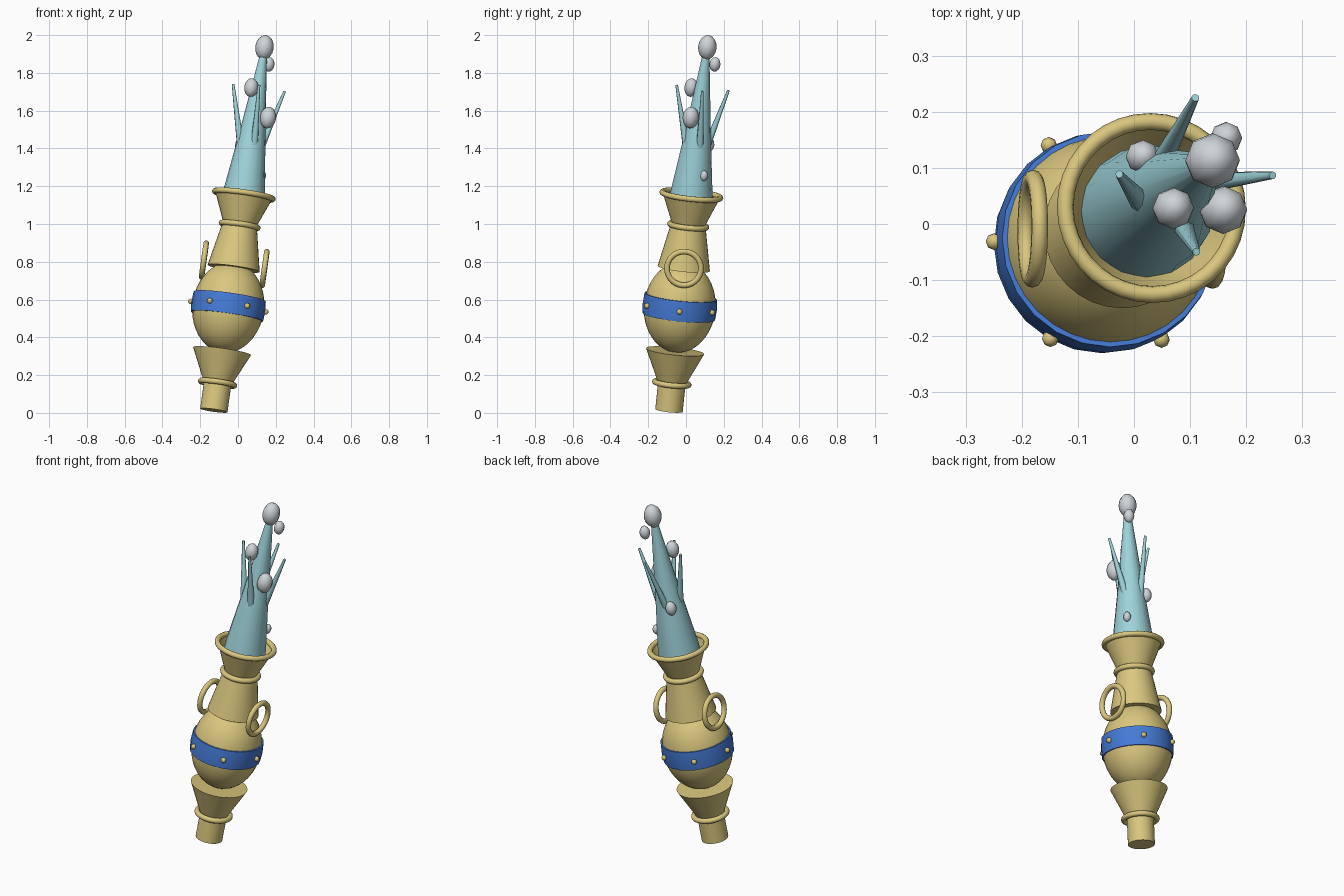
import bpy, bmesh
from math import cos, sin, pi, radians, tau
from mathutils import Matrix, Vector

if "Cube" in bpy.data.objects:
    bpy.data.objects.remove(bpy.data.objects["Cube"], do_unlink=True)


def material(name, rgb):
    m = bpy.data.materials.new(name)
    m.use_nodes = True
    m.diffuse_color = (*rgb, 1)
    m.node_tree.nodes["Principled BSDF"].inputs["Base Color"].default_value = (*rgb, 1)
    return m


GOLD = material("pale gold", (0.70, 0.57, 0.21))
BLUE = material("royal blue", (0.06, 0.20, 0.68))
CYAN = material("pale cyan", (0.34, 0.65, 0.70))
GREY = material("pearl grey", (0.62, 0.66, 0.69))

# The whole piece leans along one axis
AXIS = Vector((0.1395, 0.104, 1))
FOOT = Vector((-0.128, -0.09, 0.013))
LEAN = Matrix.Translation(FOOT) @ Vector((0, 0, 1)).rotation_difference(AXIS).to_matrix().to_4x4()


def along(z):
    """Distance along the leaning axis at a given height."""
    return (z - FOOT.z) * AXIS.length


def finish(name, bm, mat, world=LEAN, angle=35):
    bmesh.ops.recalc_face_normals(bm, faces=bm.faces)
    me = bpy.data.meshes.new(name)
    bm.to_mesh(me)
    bm.free()
    me.materials.append(mat)
    me.shade_smooth()
    me.set_sharp_from_angle(angle=radians(angle))
    ob = bpy.data.objects.new(name, me)
    bpy.context.collection.objects.link(ob)
    ob.matrix_world = world
    return ob


def lathe(name, profile, mat, sides=32, closed=False):
    """Revolve (radius, height) points; open profiles are capped."""
    bm = bmesh.new()
    rings = [[bm.verts.new((r * cos(tau * i / sides), r * sin(tau * i / sides), along(z)))
              for i in range(sides)] for r, z in profile]
    pairs = list(zip(rings, rings[1:]))
    if closed:
        pairs.append((rings[-1], rings[0]))
    else:
        bm.faces.new(rings[0])
        bm.faces.new(rings[-1])
    for a, b in pairs:
        for i in range(sides):
            j = (i + 1) % sides
            bm.faces.new((a[i], a[j], b[j], b[i]))
    return finish(name, bm, mat)


def torus(name, major, minor, place, mat, sides=36, tube=10):
    bm = bmesh.new()
    rings = []
    for i in range(sides):
        a = tau * i / sides
        rings.append([bm.verts.new(place @ Vector((
            (major + minor * cos(tau * k / tube)) * cos(a),
            (major + minor * cos(tau * k / tube)) * sin(a),
            minor * sin(tau * k / tube)))) for k in range(tube)])
    for i in range(sides):
        a, b = rings[i], rings[(i + 1) % sides]
        for k in range(tube):
            n = (k + 1) % tube
            bm.faces.new((a[k], b[k], b[n], a[n]))
    return finish(name, bm, mat, angle=60)


def ball(name, place, size, mat, world, u=8, v=8):
    bm = bmesh.new()
    bmesh.ops.create_uvsphere(bm, u_segments=u, v_segments=v, radius=1,
                              matrix=place @ Matrix.Diagonal((*size, 1)))
    return finish(name, bm, mat, world, 60)


def up(z):
    return Matrix.Translation((0, 0, along(z)))


# Foot, cup and body
lathe("foot_stem", [(0.073, 0.013), (0.073, 0.17)], GOLD)
lathe("foot_cup", [(0.076, 0.16), (0.155, 0.327)], GOLD)
ball("body", up(0.56), (0.19, 0.19, 0.243), GOLD, LEAN, 32, 20)

# Neck and open flared mouth
lathe("neck", [(0.139, 0.765), (0.092, 0.995)], GOLD)
lathe("mouth", [(0.085, 0.99), (0.152, 1.15), (0.144, 1.15), (0.08, 1.0)], GOLD, closed=True)

# Collar rings
for name, z, major in (("foot_ring", 0.157, 0.09), ("neck_ring", 0.992, 0.097),
                       ("mouth_rim", 1.153, 0.155)):
    torus(name, major, 0.015, up(z), GOLD)

# Side handles
for name, side in (("left_handle", 1), ("right_handle", -1)):
    place = Matrix.Translation((side * 0.162, 0, along(0.787))) @ Matrix.Rotation(pi / 2, 4, "Y")
    torus(name, 0.09, 0.015, place, GOLD)

# Blue belt with six studs
lathe("belt", [(0.193, 0.51), (0.197, 0.56), (0.193, 0.617)], BLUE, 24)
for i in range(6):
    a = tau * i / 6
    spot = Matrix.Translation((0.2 * cos(a), 0.2 * sin(a), along(0.5625)))
    ball(f"stud_{i + 1}", spot, (0.015,) * 3, GOLD, LEAN, 8, 6)

# Tapering flame
lathe("flame", [(0.118, 1.07), (0.112, 1.16), (0.073, 1.45), (0.018, 1.9)], CYAN, 16)

# Four prongs growing out of the flame with a slight twist
for i in range(4):
    a = tau * i / 4
    root = Vector((0.052 * cos(a + 0.38), 0.052 * sin(a + 0.38), along(1.39)))
    tip = Vector((0.138 * cos(a), 0.138 * sin(a), along(1.722)))
    d = tip - root
    bm = bmesh.new()
    bmesh.ops.create_cone(bm, cap_ends=True, segments=8, radius1=0.021, radius2=0.007,
                          depth=d.length,
                          matrix=Matrix.Translation((root + tip) / 2)
                          @ d.to_track_quat("Z", "Y").to_matrix().to_4x4())
    finish(f"prong_{i + 1}", bm, CYAN, angle=60)

# Pearls at the tip and around the flame
pearls = [((0.14, 0.113, 1.935), 0.049), ((0.164, 0.153, 1.845), 0.029),
          ((0.07, 0.028, 1.722), 0.037), ((0.159, 0.025, 1.563), 0.043),
          ((0.015, 0.12, 1.42), 0.03), ((0.128, 0.095, 1.255), 0.021)]
tilt = LEAN.to_3x3().to_4x4()
for i, (p, r) in enumerate(pearls):
    ball(f"pearl_{i + 1}", Matrix(), (r, r, r * 1.34), GREY, Matrix.Translation(p) @ tilt)
